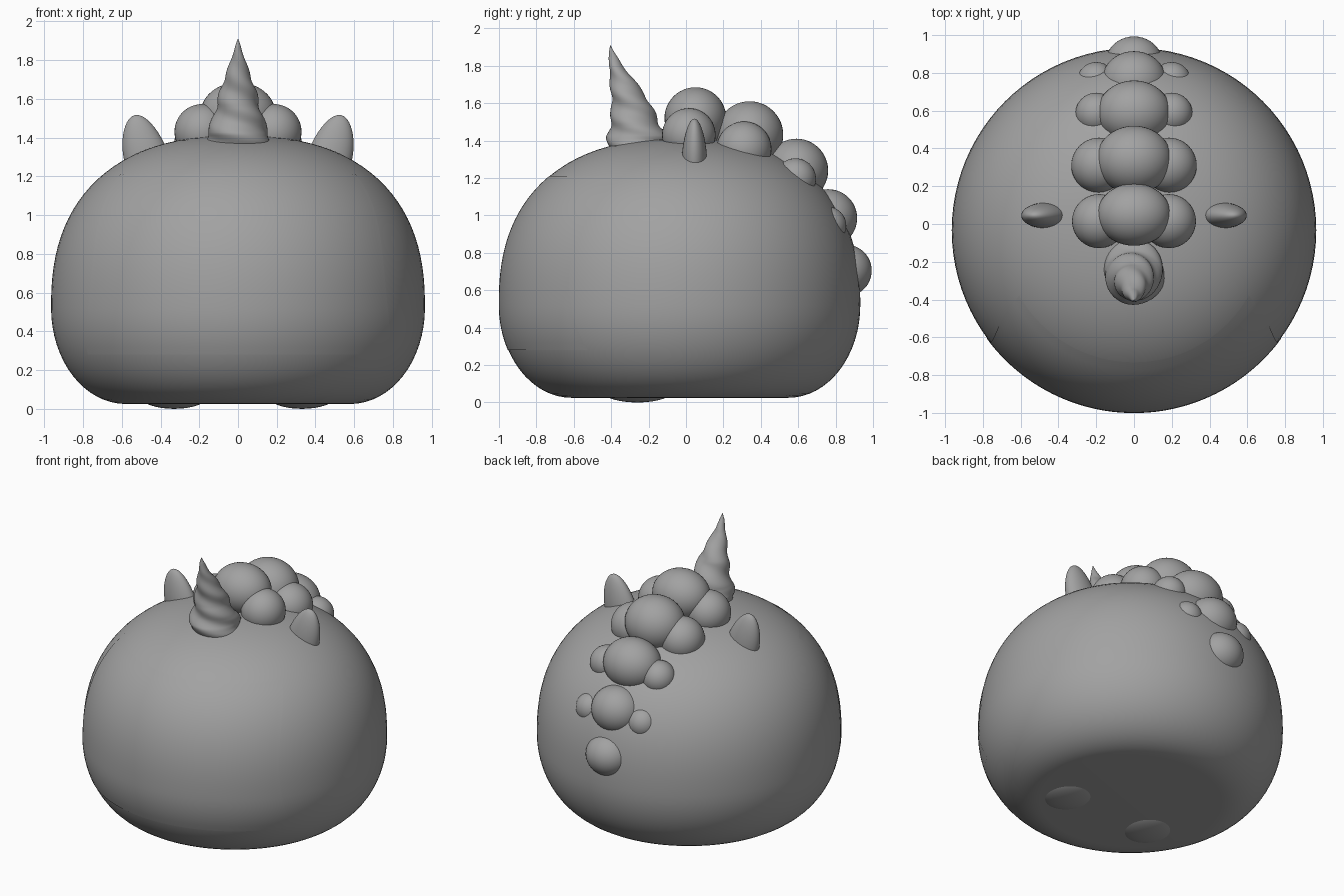
import bpy, bmesh, math
from mathutils import Vector

if "Cube" in bpy.data.objects:
    bpy.data.objects.remove(bpy.data.objects["Cube"])

grey = bpy.data.materials.new("plain grey")
grey.diffuse_color = (0.36, 0.36, 0.36, 1)
grey.use_nodes = True
grey.node_tree.nodes["Principled BSDF"].inputs["Base Color"].default_value = grey.diffuse_color

AXIS_Y, Z_LOW, Z_MID, Z_TOP = -0.033, 0.025, 0.52, 1.41
R_MAX, R_FLAT = 0.965, 0.58


def finish(name, bm, angle=40):
    bmesh.ops.remove_doubles(bm, verts=bm.verts, dist=1e-5)
    bmesh.ops.recalc_face_normals(bm, faces=bm.faces)
    me = bpy.data.meshes.new(name)
    bm.to_mesh(me)
    bm.free()
    ob = bpy.data.objects.new(name, me)
    bpy.context.collection.objects.link(ob)
    me.materials.append(grey)
    bpy.ops.object.select_all(action='DESELECT')
    bpy.context.view_layer.objects.active = ob
    ob.select_set(True)
    bpy.ops.object.shade_smooth_by_angle(angle=math.radians(angle))
    return ob


def loft(bm, rings, closed=True, caps=True):
    """Skin a list of point rings."""
    vs = [[bm.verts.new(p) for p in ring] for ring in rings]
    n = len(vs[0])
    for a, b in zip(vs, vs[1:]):
        for i in range(n if closed else n - 1):
            j = (i + 1) % n
            bm.faces.new((a[i], a[j], b[j], b[i]))
    if caps:
        bm.faces.new(vs[0][::-1])
        bm.faces.new(vs[-1])


def body_radius(z):
    if z >= Z_MID:
        h = min(1, (z - Z_MID) / (Z_TOP - Z_MID))
        return R_MAX * (1 - h ** 2.4) ** (1 / 2.4)
    h = min(1, (Z_MID - z) / (Z_MID - Z_LOW))
    return R_FLAT + (R_MAX - R_FLAT) * math.sqrt(1 - h * h)


def around(r, z, a):
    return Vector((r * math.sin(a), AXIS_Y - r * math.cos(a), z))


def ball(name, loc, radii, shape=None):
    bm = bmesh.new()
    bmesh.ops.create_uvsphere(bm, u_segments=40, v_segments=24, radius=1)
    for v in bm.verts:
        p = shape(v.co) if shape else v.co
        v.co = Vector([c + q * r for c, q, r in zip(loc, p, radii)])
    return finish(name, bm)


# Round body with a flat underside
bm = bmesh.new()
heights = [Z_MID - (Z_MID - Z_LOW) * math.cos(math.pi / 2 * i / 16) for i in range(17)]
heights += [Z_MID + (Z_TOP - Z_MID) * math.sin(math.pi / 2 * i / 26) for i in range(1, 26)]
heights += [Z_TOP - 0.0003]
loft(bm, [[around(body_radius(z), z, math.tau * i / 96) for i in range(96)]
          for z in heights])
finish("body", bm)

# Thin face plate following the front of the body
bm = bmesh.new()
rows = []
for k in range(25):
    z = 0.28 + 0.93 * k / 24
    half = math.radians(52 + 8 * abs((z - 0.7) / 0.5) ** 2)
    rows.append([around(body_radius(z) + 0.003, z, half * (i / 24 - 1)) for i in range(49)])
loft(bm, rows, closed=False, caps=False)
finish("face_plate", bm)

# Twisted horn leaning forward
bm = bmesh.new()
HORN = [(1.34, 0.168, -0.24), (1.42, 0.163, -0.255), (1.48, 0.135, -0.272),
        (1.56, 0.112, -0.285), (1.64, 0.092, -0.308), (1.72, 0.066, -0.34),
        (1.80, 0.036, -0.375), (1.87, 0.015, -0.397), (1.91, 0.001, -0.405)]
rings = []
for (z0, r0, y0), (z1, r1, y1) in zip(HORN, HORN[1:]):
    for s in range(8):
        t = s / 8
        z, r, y = z0 + (z1 - z0) * t, r0 + (r1 - r0) * t, y0 + (y1 - y0) * t
        ring = []
        for i in range(48):
            a = math.tau * i / 48
            q = r * (1 + 0.065 * math.cos(2 * a + 44 * (z - 1.34)))
            ring.append((q * math.cos(a), y + q * math.sin(a), z))
        rings.append(ring)
rings.append([(0.001 * math.cos(math.tau * i / 48), -0.405 + 0.001 * math.sin(math.tau * i / 48), 1.91)
              for i in range(48)])
loft(bm, rings)
finish("horn", bm, 60)

# Mane: a row of puffs over the back (y, z, width radius, radius)
MANE = [(0.05, 1.52, 0.195, 0.165), (0.34, 1.43, 0.20, 0.18), (0.59, 1.24, 0.195, 0.17),
        (0.76, 0.985, 0.17, 0.155), (0.855, 0.705, 0.15, 0.138)]
for k, (y, z, w, r) in enumerate(MANE):
    ball(f"mane_puff_{k + 1}", (0, y, z), (w, r, r))

# Smaller puffs on both sides of the mane (x, y, z, radius)
SIDE = [(0.185, 0.015, 1.43, 0.143), (0.185, 0.31, 1.355, 0.147),
        (0.20, 0.585, 1.195, 0.11), (0.20, 0.755, 0.945, 0.102)]
for side, sx in (("right", 1), ("left", -1)):
    for k, (x, y, z, r) in enumerate(SIDE):
        ball(f"mane_side_{side}_{k + 1}", (sx * x, y, z), (r, r, r))

    # Ear: tapered, leaning outwards
    def ear_shape(p, sx=sx):
        t = 1 - 0.15 * p.z
        return Vector((p.x * t + sx * 0.4 * p.z, p.y * t, p.z))
    ball(f"ear_{side}", (sx * 0.475, 0.045, 1.31), (0.118, 0.067, 0.207), ear_shape)

    # Foot: shallow pad under the body
    ball(f"foot_{side}", (sx * 0.33, -0.26, 0.07), (0.18, 0.20, 0.07))
